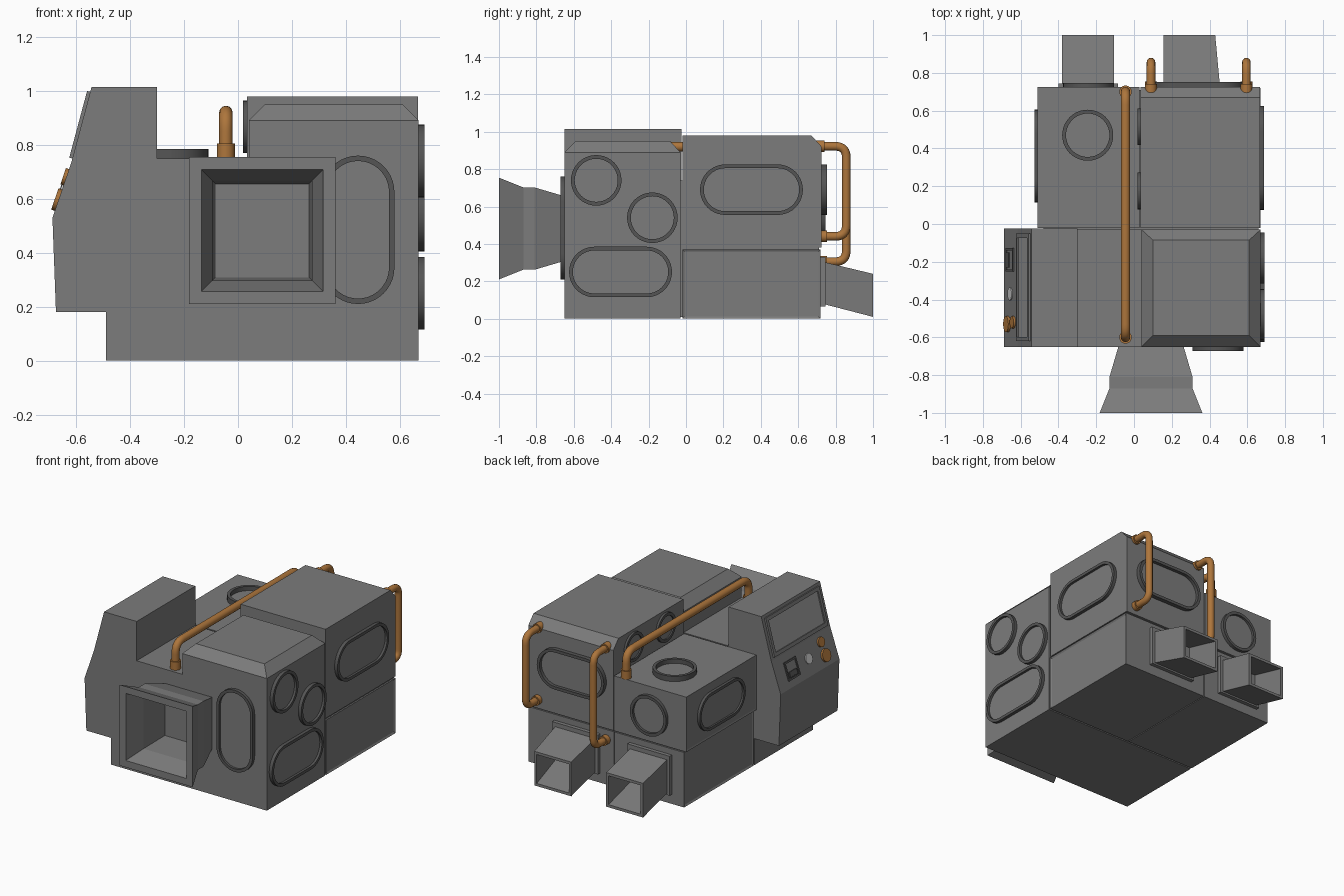
import bpy, bmesh, math
from mathutils import Vector, Matrix

cube = bpy.data.objects.get("Cube")
if cube:
    bpy.data.objects.remove(cube, do_unlink=True)


def material(name, r, g, b):
    m = bpy.data.materials.new(name)
    m.use_nodes = True
    m.diffuse_color = (r, g, b, 1)
    m.node_tree.nodes["Principled BSDF"].inputs["Base Color"].default_value = (r, g, b, 1)
    return m


BODY = material("body grey", 0.2, 0.2, 0.2)
RIM = material("rim dark grey", 0.09, 0.09, 0.09)
COPPER = material("pipe copper", 0.42, 0.18, 0.045)
SCREEN = material("screen grey", 0.33, 0.33, 0.33)
LIGHT = material("gauge light grey", 0.6, 0.6, 0.6)

X, Y, Z = Vector((1, 0, 0)), Vector((0, 1, 0)), Vector((0, 0, 1))


def finish(name, bm, mats, smooth=False):
    bmesh.ops.recalc_face_normals(bm, faces=bm.faces[:])
    me = bpy.data.meshes.new(name)
    bm.to_mesh(me)
    bm.free()
    for m in mats:
        me.materials.append(m)
    ob = bpy.data.objects.new(name, me)
    bpy.context.collection.objects.link(ob)
    if smooth:
        smooth_object(ob)
    return ob


def smooth_object(ob):
    bpy.ops.object.select_all(action='DESELECT')
    ob.select_set(True)
    bpy.context.view_layer.objects.active = ob
    bpy.ops.object.shade_smooth_by_angle(angle=math.radians(35))


def loft(name, rings, mats, caps=(True, True), smooth=False, last_mat=0):
    """Skin equal-length rings of points, optionally capping the ends."""
    bm = bmesh.new()
    loops = [[bm.verts.new(p) for p in ring] for ring in rings]
    n = len(loops[0])
    for a, b in zip(loops, loops[1:]):
        for i in range(n):
            j = (i + 1) % n
            bm.faces.new((a[i], a[j], b[j], b[i]))
    if caps[0]:
        bm.faces.new(loops[0])
    if caps[1]:
        bm.faces.new(loops[-1]).material_index = last_mat
    return finish(name, bm, mats, smooth)


def rect_z(x0, x1, y0, y1, z):
    return [(x0, y0, z), (x1, y0, z), (x1, y1, z), (x0, y1, z)]


def rect_y(x0, x1, z0, z1, y):
    return [(x0, y, z0), (x1, y, z0), (x1, y, z1), (x0, y, z1)]


def box(name, x0, x1, y0, y1, z0, z1, mat=BODY):
    return loft(name, [rect_z(x0, x1, y0, y1, z) for z in (z0, z1)], [mat])


def inset_sides(ob, direction, width=0.016, depth=0.006):
    bm = bmesh.new()
    bm.from_mesh(ob.data)
    faces = [f for f in bm.faces if f.normal.dot(direction) > 0.9]
    bmesh.ops.inset_region(bm, faces=faces, thickness=width, depth=-depth)
    bm.to_mesh(ob.data)
    bm.free()


def frame(origin, u, v):
    m = Matrix((u, v, u.cross(v))).transposed().to_4x4()
    m.translation = origin
    return m


def stadium(half, r, seg=20):
    """Rounded slot along u; a circle when half equals r."""
    pts = []
    for side, start in ((1, -90), (-1, 90)):
        for i in range(seg + 1):
            a = math.radians(start + 180 * i / seg)
            pts.append((side * max(half - r, 0.0001) + r * math.cos(a), r * math.sin(a)))
    return pts


def rectangle(w, h):
    return [(-w, -h), (w, -h), (w, h), (-w, h)]


def rimmed(name, m, outer, inner, height, floor, mats):
    """Raised rim around a recessed panel, lying on the plane of m."""
    levels = ((outer, 0), (outer, height), (inner, height), (inner, floor))
    rings = [[m @ Vector((x, y, h)) for x, y in pts] for pts, h in levels]
    return loft(name, rings, mats, smooth=True, last_mat=1)


def disc(name, m, r, height, mat, base=0):
    rings = [[m @ Vector((x, y, h)) for x, y in stadium(r, r, 12)] for h in (base, height)]
    return loft(name, rings, [mat], smooth=True)


def port(name, origin, u, v, half=0.135, r=0.135, height=0.022):
    rimmed(name, frame(origin, u, v), stadium(half, r), stadium(half - 0.02, r - 0.02),
           height, 0.006, [RIM, BODY])


def pipe(name, pts, r=0.025, bend=0.07):
    """Round pipe with filleted corners and a collar at each end."""
    pts = [Vector(p) for p in pts]
    path = [pts[0]]
    for a, b, c in zip(pts, pts[1:], pts[2:]):
        p, q = b + (a - b).normalized() * bend, b + (c - b).normalized() * bend
        for i in range(9):
            t = i / 8
            path.append(p * (1 - t) ** 2 + b * 2 * t * (1 - t) + q * t * t)
    path.append(pts[-1])
    cu = bpy.data.curves.new(name, 'CURVE')
    cu.dimensions = '3D'
    cu.bevel_depth, cu.bevel_resolution, cu.use_fill_caps = r, 4, True
    sp = cu.splines.new('POLY')
    sp.points.add(len(path) - 1)
    for s, p in zip(sp.points, path):
        s.co = (*p, 1)
    cu.materials.append(COPPER)
    ob = bpy.data.objects.new(name, cu)
    bpy.context.collection.objects.link(ob)
    bpy.ops.object.select_all(action='DESELECT')
    ob.select_set(True)
    bpy.context.view_layer.objects.active = ob
    bpy.ops.object.convert(target='MESH')
    smooth_object(bpy.context.object)
    for end, (a, b) in (("start", pts[:2]), ("end", (pts[-1], pts[-2]))):
        d = (b - a).normalized()
        u = X if abs(d.x) < 0.5 else Y
        disc(f"{name}_{end}_collar", frame(a, u, d.cross(u)), r + 0.008, 0.055, COPPER)


# Main body blocks
box("front_body", -0.49, 0.67, -0.65, -0.03, 0, 0.75)
loft("front_hood", [rect_z(0.04, 0.67, -0.65, -0.03, 0.75), rect_z(0.04, 0.67, -0.65, -0.03, 0.89),
                    rect_z(0.10, 0.61, -0.59, -0.085, 0.95)], [BODY])
box("rear_core", -0.48, 0.66, -0.04, 0.71, 0.01, 0.74)
lower_right = box("rear_lower_right_block", -0.49, 0.028, -0.02, 0.72, 0, 0.37)
lower_left = box("rear_lower_left_block", 0.034, 0.67, -0.02, 0.72, 0, 0.37)
upper_right = box("rear_upper_right_block", -0.51, 0.028, -0.02, 0.725, 0.38, 0.75)
inset_sides(lower_right, -X)
inset_sides(lower_left, X)
inset_sides(upper_right, -X, depth=0.003)
tall = [(-0.02, 0.38), (0.725, 0.38), (0.725, 0.92), (0.67, 0.98), (-0.02, 0.98)]
loft("rear_upper_left_block", [[(x, y, z) for y, z in tall] for x in (0.034, 0.667)], [BODY])

# Control console with its sloped panels
side = [(-0.48, 0.18), (-0.675, 0.18), (-0.688, 0.53), (-0.618, 0.735),
        (-0.543, 1.015), (-0.30, 1.015), (-0.30, 0.70), (-0.48, 0.70)]
loft("console", [[(x, y, z) for x, z in side] for y in (-0.65, -0.025)], [BODY])
slope = Vector((0.075, 0, 0.28)).normalized()
rimmed("console_screen", frame(Vector((-0.581, -0.335, 0.873)), -Y, slope),
       rectangle(0.285, 0.128), rectangle(0.262, 0.104), 0.012, 0.004, [BODY, SCREEN])
slope = Vector((0.07, 0, 0.205)).normalized()


def on_desk(y, z):
    return frame(Vector((-0.688 + (z - 0.53) * 0.07 / 0.205, y, z)), -Y, slope)


rimmed("button_panel", on_desk(-0.19, 0.63), rectangle(0.062, 0.06), rectangle(0.05, 0.048),
       0.008, 0.002, [RIM, BODY])
m = on_desk(-0.19, 0.605)
rimmed("button", m, rectangle(0.04, 0.018), rectangle(0.036, 0.014), 0.009, 0.008, [RIM, RIM])
disc("gauge", on_desk(-0.37, 0.63), 0.034, 0.006, LIGHT)
disc("large_knob", on_desk(-0.53, 0.595), 0.042, 0.014, COPPER)
disc("small_knob", on_desk(-0.52, 0.68), 0.032, 0.012, COPPER)

# Round and slotted ports
port("side_port_high", Vector((0.67, -0.48, 0.74)), Y, Z)
port("side_port_middle", Vector((0.67, -0.18, 0.54)), Y, Z)
port("side_slot_low", Vector((0.67, -0.35, 0.25)), Y, Z, 0.275)
port("side_slot_rear", Vector((0.667, 0.35, 0.69)), Y, Z, 0.275)
port("front_slot", Vector((0.445, -0.65, 0.485)), -Z, X, 0.275)
port("rear_slot", Vector((0.335, 0.725, 0.69)), -X, Z, 0.25, height=0.028)
port("rear_port", Vector((-0.24, 0.725, 0.56)), -X, Z)
port("top_port", Vector((-0.245, 0.47, 0.75)), X, Y, height=0.035)
port("right_slot", Vector((-0.508, 0.36, 0.565)), -Y, Z, 0.245, 0.125, 0.018)
for i, y in enumerate((0.175, 0.515)):
    port(f"inner_port_{i + 1}", Vector((0.034, y, 0.867)), -Y, Z, 0.097, 0.097, 0.015)

# Square flared intake
cx, cz = 0.09, 0.482
profile = ((-0.64, 0.17), (-0.81, 0.22), (-0.87, 0.22), (-1.0, 0.272),
           (-1.0, 0.226), (-0.87, 0.185), (-0.66, 0.173))
loft("intake", [rect_y(cx - s, cx + s, cz - s, cz + s, y) for y, s in profile], [BODY])

# Drooping exhaust ducts with flanges
for name, x0, x1, tip in (("right", -0.38, -0.105, -0.105), ("left", 0.155, 0.455, 0.43)):
    t = 0.018
    box(f"exhaust_flange_{name}", x0 - 0.02, x1 + 0.02, 0.71, 0.745, 0.065, 0.33)
    loft(f"exhaust_duct_{name}",
         [rect_y(x0, x1, 0.08, 0.305, 0.73), rect_y(x0, tip, 0.01, 0.24, 1.0),
          rect_y(x0 + t, tip - t, 0.01 + t, 0.24 - t, 1.0),
          rect_y(x0 + t, x1 - t, 0.08 + t, 0.305 - t, 0.748)], [BODY])

# Copper pipes
pipe("top_pipe", [(-0.045, -0.6, 0.75), (-0.045, -0.6, 0.92), (-0.045, 0.7, 0.92), (-0.045, 0.7, 0.75)])
for name, x, z in (("left_rear_pipe", 0.595, 0.44), ("right_rear_pipe", 0.09, 0.305)):
    pipe(name, [(x, 0.685, 0.922), (x, 0.857, 0.922), (x, 0.857, z), (x, 0.70, z)], 0.023, 0.06)
